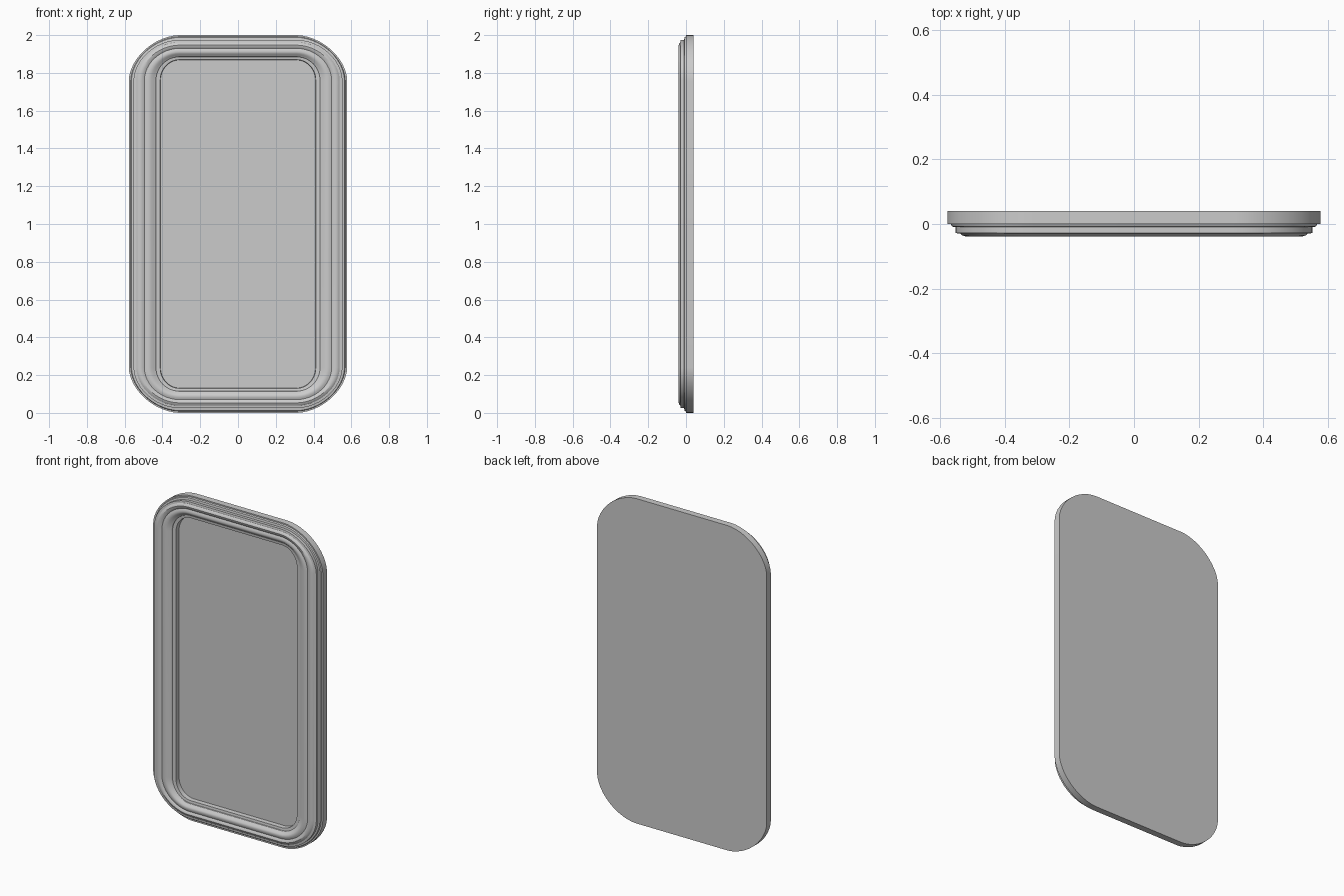
import bpy, bmesh, math

if "Cube" in bpy.data.objects:
    bpy.data.objects.remove(bpy.data.objects["Cube"])

CX, CZ, N = 0.31, 0.76, 12   # shared corner centres and segments per corner


def ring(hx, hz, y, power):
    """Rounded rectangle outline in the XZ plane, centred on z = 1."""
    pts = []
    for q in range(4):
        sx = 1 if q in (0, 3) else -1
        sz = 1 if q in (0, 1) else -1
        for i in range(N + 1):
            a = math.pi / 2 * (q + i / N)
            c, s = abs(math.cos(a)), abs(math.sin(a))
            x = CX + (hx - CX) * c ** (2 / power)
            z = CZ + (hz - CZ) * s ** (2 / power)
            pts.append((sx * x, y, 1 + sz * z))
    return pts


def loft(name, sections, cap_first=False, cap_last=False):
    """Skin a list of outlines, optionally closing either end."""
    bm = bmesh.new()
    loops = [[bm.verts.new(p) for p in ring(*s)] for s in sections]
    n = len(loops[0])
    for a, b in zip(loops, loops[1:]):
        for i in range(n):
            j = (i + 1) % n
            bm.faces.new((a[i], b[i], b[j], a[j]))
    if cap_first:
        bm.faces.new(loops[0])
    if cap_last:
        bm.faces.new(loops[-1][::-1])
    # Outlines run from back to front, so side faces must point outwards
    bmesh.ops.reverse_faces(bm, faces=bm.faces)
    bm.normal_update()
    if cap_first:
        back = [f for f in bm.faces if len(f.verts) > 4 and f.calc_center_median().y > 0.03]
        bmesh.ops.reverse_faces(bm, faces=[f for f in back if f.normal.y < 0])
    if cap_last:
        front = [f for f in bm.faces if len(f.verts) > 4 and f.calc_center_median().y < 0.03]
        bmesh.ops.reverse_faces(bm, faces=[f for f in front if f.normal.y > 0])
    me = bpy.data.meshes.new(name)
    bm.to_mesh(me)
    bm.free()
    ob = bpy.data.objects.new(name, me)
    bpy.context.collection.objects.link(ob)
    bpy.ops.object.select_all(action='DESELECT')
    ob.select_set(True)
    bpy.context.view_layer.objects.active = ob
    bpy.ops.object.shade_smooth_by_angle(angle=math.radians(30))
    return ob


# Backing board with a small stepped front edge
loft("backing_board", [
    (0.578, 1.0, 0.04, 1.8),
    (0.578, 1.0, 0.0, 1.8),
    (0.568, 0.992, 0.0, 1.82),
    (0.564, 0.988, -0.008, 1.84),
    (0.553, 0.975, -0.010, 1.88),
], cap_first=True)

# Moulded frame: stepped outer edge, two rounded ridges, inner lip and wall
loft("moulded_frame", [
    (0.553, 0.975, -0.010, 1.88),
    (0.553, 0.975, -0.028, 1.88),
    (0.538, 0.962, -0.030, 1.9),
    (0.532, 0.957, -0.035, 1.9),
    (0.520, 0.947, -0.039, 1.92),
    (0.507, 0.938, -0.037, 1.93),
    (0.496, 0.930, -0.031, 1.94),
    (0.485, 0.921, -0.035, 1.95),
    (0.474, 0.911, -0.037, 1.96),
    (0.460, 0.902, -0.034, 1.97),
    (0.448, 0.895, -0.027, 1.98),
    (0.437, 0.887, -0.022, 2.0),
    (0.434, 0.885, -0.017, 2.0),
    (0.412, 0.870, -0.015, 2.0),
    (0.410, 0.868, 0.012, 2.0),
])

# Flat glass panel recessed inside the frame
loft("glass_panel", [
    (0.410, 0.868, 0.014, 2.0),
    (0.410, 0.868, 0.012, 2.0),
], cap_last=True)
